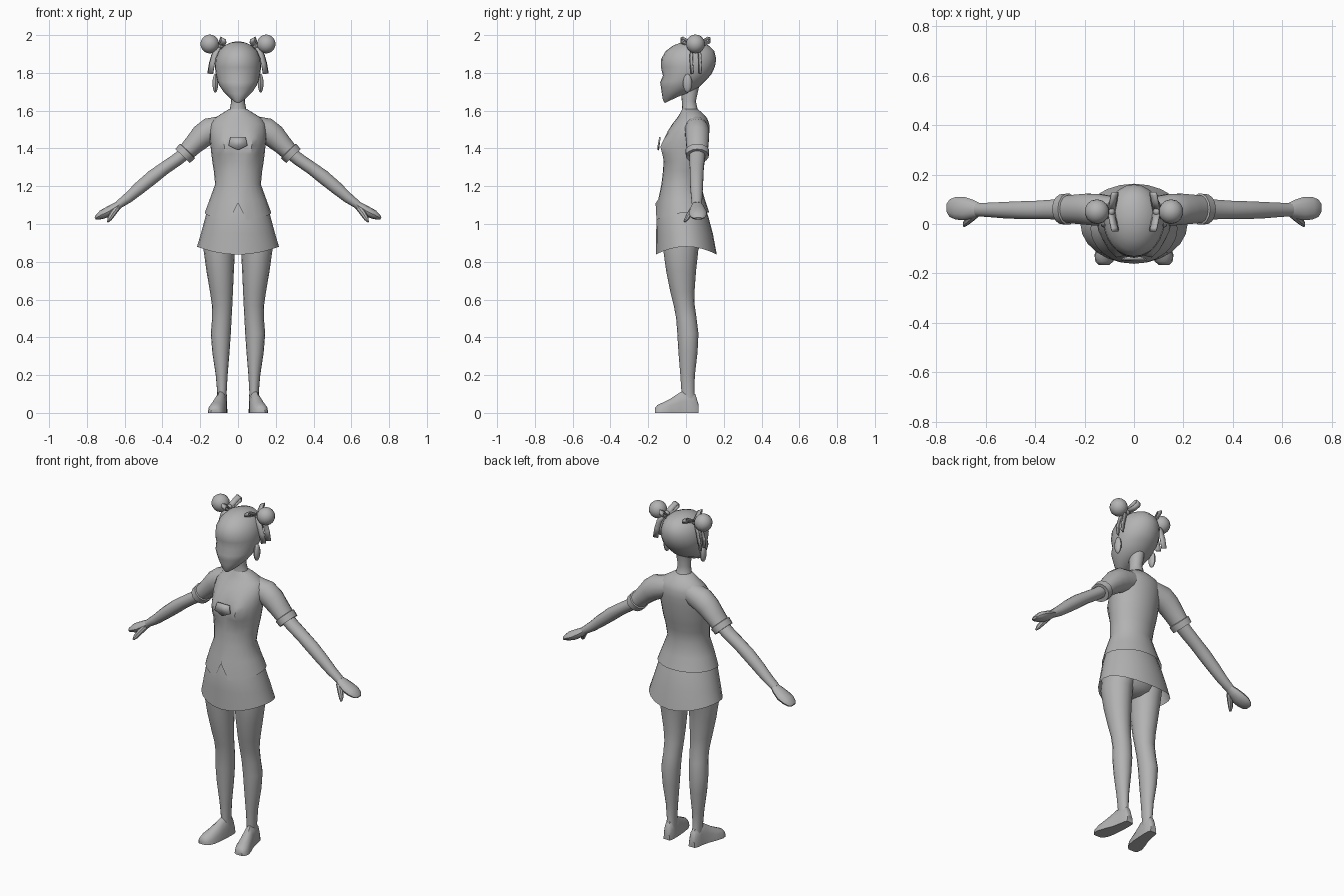
import bpy, bmesh, math
from mathutils import Vector

GREY = bpy.data.materials.new("plain_grey")
GREY.diffuse_color = (0.45, 0.45, 0.45, 1)


def finish(name, bm, mirror=False, angle=40):
    """Turn a bmesh into a smooth shaded object, optionally mirrored across x."""
    bmesh.ops.recalc_face_normals(bm, faces=bm.faces[:])
    me = bpy.data.meshes.new(name)
    bm.to_mesh(me)
    bm.free()
    me.materials.append(GREY)
    ob = bpy.data.objects.new(name, me)
    bpy.context.collection.objects.link(ob)
    bpy.ops.object.select_all(action='DESELECT')
    ob.select_set(True)
    bpy.context.view_layer.objects.active = ob
    bpy.ops.object.shade_smooth_by_angle(angle=math.radians(angle))
    if mirror:
        ob.modifiers.new("mirror", 'MIRROR').use_mirror_merge = False
    return ob


def loft(name, rings, caps=(True, True), **kw):
    """Skin a list of rings, each a list of points of equal length."""
    bm = bmesh.new()
    rows = [[bm.verts.new(p) for p in r] for r in rings]
    n = len(rows[0])
    for a, b in zip(rows, rows[1:]):
        for i in range(n):
            j = (i + 1) % n
            bm.faces.new((a[i], a[j], b[j], b[i]))
    if caps[0]:
        bm.faces.new(rows[0])
    if caps[1]:
        bm.faces.new(rows[-1])
    return finish(name, bm, **kw)


def oval(z, x0, x1, yf, yb, n=16, zb=None):
    """Level ring, first point at the front; zb tilts the back to another height."""
    pts = []
    for i in range(n):
        a = 2 * math.pi * i / n
        t = (1 - math.cos(a)) / 2
        zz = z if zb is None else z + (zb - z) * t
        pts.append(Vector(((x0 + x1) / 2 + (x1 - x0) / 2 * math.sin(a), yf + (yb - yf) * t, zz)))
    return pts


def tube(name, path, n=14, **kw):
    """Limb along points (x, y, z, radius in the xz plane, radius along y)."""
    c = [Vector(p[:3]) for p in path]
    rings = []
    for i, p in enumerate(path):
        d = c[min(i + 1, len(c) - 1)] - c[max(i - 1, 0)]
        v = Vector((-d.z, 0, d.x)).normalized()
        w = d.normalized().cross(v)
        rings.append([c[i] + v * p[3] * math.cos(2 * math.pi * k / n)
                      + w * p[4] * math.sin(2 * math.pi * k / n) for k in range(n)])
    return loft(name, rings, **kw)


def ball(name, centre, size, seg=14, rings=10):
    bm = bmesh.new()
    bmesh.ops.create_uvsphere(bm, u_segments=seg, v_segments=rings, radius=1)
    for v in bm.verts:
        v.co = Vector([c + s * q for c, s, q in zip(centre, size, v.co)])
    return finish(name, bm, mirror=True)


def ribbon(name, path, width, thick=0.006):
    """Thin strip swept along a path."""
    w, bm = Vector(width), bmesh.new()
    rows = [[bm.verts.new(Vector(p) + w * s) for s in (-0.5, 0.5)] for p in path]
    for a, b in zip(rows, rows[1:]):
        bm.faces.new((a[0], a[1], b[1], b[0]))
    ob = finish(name, bm, mirror=True)
    ob.modifiers.new("thickness", 'SOLIDIFY').thickness = thick
    return ob


# Shirt body with a notched hem and bust
shirt = [(1.06, .176, -.161, .123), (1.13, .15, -.147, .1), (1.21, .121, -.13, .078),
         (1.28, .128, -.122, .088), (1.33, .136, -.118, .1), (1.37, .141, -.117, .108),
         (1.41, .145, -.115, .115), (1.45, .15, -.108, .12), (1.49, .15, -.097, .124),
         (1.53, .145, -.072, .123), (1.56, .125, -.048, .112), (1.585, .085, -.032, .09),
         (1.61, .045, -.02, .06)]
rings = [oval(z, -w, w, f, b, 24) for z, w, f, b in shirt]
for i, p in enumerate(rings[0]):
    k = min(i, 24 - i)
    p.z = 1.11 if k == 0 else 1.02 + 0.04 * min(1, (k - 1) / 5)
for r in rings[1:]:
    for p in r:
        if p.y < 0:
            p.y -= 0.036 * math.exp(-((abs(p.x) - .075) / .042) ** 2 - ((p.z - 1.41) / .062) ** 2)
loft("shirt", rings, caps=(False, True))

# Chest plate
bm = bmesh.new()
bm.faces.new([bm.verts.new(p) for p in ((-.04, -.134, 1.46), (.04, -.134, 1.46), (.05, -.142, 1.415),
                                        (0, -.143, 1.39), (-.05, -.142, 1.415))])
finish("chest_plate", bm).modifiers.new("thickness", 'SOLIDIFY').thickness = 0.008

# Skirt with a hem that dips front and back
rings = [oval(z, -w, w, f, b, 24) for z, w, f, b in
         ((1.12, .145, -.135, .09), (1.04, .172, -.156, .118), (.95, .196, -.158, .142),
          (.88, .217, -.16, .163))]
for i, p in enumerate(rings[-1]):
    p.z -= 0.042 * math.cos(2 * math.pi * i / 24) ** 2
loft("skirt", rings, caps=(False, False))

# Hips and legs
loft("hips", [oval(z, -w, w, f, b) for z, w, f, b in
              ((.85, .04, -.07, .03), (.875, .11, -.1, .07), (.93, .165, -.125, .1), (1.04, .155, -.13, .1))])
loft("leg", [oval(z, i, o, f, b) for z, o, i, f, b in
             ((.94, .178, .006, -.125, .09), (.86, .182, .016, -.12, .065), (.75, .167, .022, -.105, .053),
              (.64, .148, .027, -.083, .045), (.57, .138, .03, -.065, .046), (.5, .137, .034, -.052, .056),
              (.42, .144, .038, -.046, .066), (.32, .136, .045, -.04, .061), (.2, .118, .055, -.03, .047),
              (.11, .11, .06, -.024, .044), (.05, .11, .058, -.025, .055))], mirror=True)

# Feet, flat underneath and turned outward
foot = []
for y, x, w, h in ((.065, .083, .02, .05), (.05, .084, .027, .1), (.015, .086, .03, .125),
                   (-.03, .092, .034, .112), (-.08, .104, .042, .078), (-.125, .115, .045, .055),
                   (-.152, .12, .036, .042), (-.165, .122, .022, .025)):
    foot.append([Vector((x + w * math.cos(k * math.pi / 7), y, h * math.sin(k * math.pi / 7) ** 0.8 if 0 < k < 7 else 0))
                 for k in range(8)])
loft("foot", foot, mirror=True)

# Sleeves with a turned cuff
tube("sleeve", [(.07, .05, 1.515, .06, .06), (.15, .058, 1.492, .07, .066), (.19, .06, 1.465, .064, .064),
                (.235, .06, 1.42, .053, .06), (.266, .06, 1.388, .048, .057), (.268, .06, 1.386, .056, .064),
                (.293, .06, 1.36, .053, .061), (.291, .06, 1.362, .036, .042)], mirror=True)

# Arms, hands and thumbs
tube("arm", [(.25, .06, 1.4, .036, .042), (.32, .059, 1.343, .034, .041), (.39, .057, 1.295, .034, .038),
             (.45, .056, 1.25, .037, .037), (.52, .056, 1.192, .034, .034), (.58, .057, 1.14, .028, .03),
             (.635, .058, 1.1, .021, .027)], mirror=True)
tube("hand", [(.62, .058, 1.108, .018, .024), (.65, .06, 1.088, .024, .037), (.685, .062, 1.066, .027, .047),
              (.72, .064, 1.05, .024, .046), (.745, .065, 1.036, .015, .036), (.756, .065, 1.03, .006, .02)],
     n=12, mirror=True)
tube("thumb", [(.64, .04, 1.085, .016, .016), (.663, .02, 1.055, .016, .015), (.68, .004, 1.028, .013, .012),
               (.688, -.008, 1.012, .005, .006)], n=8, mirror=True)

# Neck
loft("neck", [oval(z, -w, w, f, b) for z, w, f, b in
              ((1.57, .065, -.03, .085), (1.61, .043, -.02, .061), (1.65, .036, -.022, .052), (1.73, .04, -.03, .07))])

# Head: chin, mouth, nose, eye line, brow, skull
head = [(1.64, 1.68, .022, -.112, -.03), (1.655, 1.7, .05, -.122, .03), (1.69, 1.725, .082, -.128, .07),
        (1.72, 1.75, .1, -.132, .095), (1.75, 1.77, .11, -.137, .115), (1.785, 1.795, .117, -.122, .136),
        (1.83, 1.835, .123, -.133, .154), (1.875, 1.875, .119, -.131, .16), (1.915, 1.915, .102, -.108, .15),
        (1.945, 1.945, .072, -.068, .12), (1.96, 1.96, .04, -.028, .08), (1.966, 1.966, .014, .01, .04)]
loft("head", [oval(z, -w, w, f, b, 24, zb) for z, zb, w, f, b in head])
ball("ear", (.12, .008, 1.745), (.016, .024, .05), 10, 8)

# Hair buns with bows
ball("hair_bun", (.15, .05, 1.953), (.05, .05, .05))
ball("bow_knot", (.094, .05, 1.942), (.018, .018, .016), 8, 6)
for s, label in ((-1, "front"), (1, "back")):
    loop = [(0, 0), (.035, .022), (.065, .04), (.08, .036), (.078, .018), (.05, .006), (0, -.004)]
    ribbon("bow_loop_" + label, [(.092 - .2 * a, .05 + s * a, 1.945 + h) for a, h in loop], (.026, 0, .014))
    ribbon("bow_tail_" + label, [(.1, .05 + s * .008, 1.945), (.124, .05 + s * .025, 1.9),
                                 (.138, .052 + s * .026, 1.85), (.147, .055 + s * .024, 1.795)], (.026, .012, .004))
